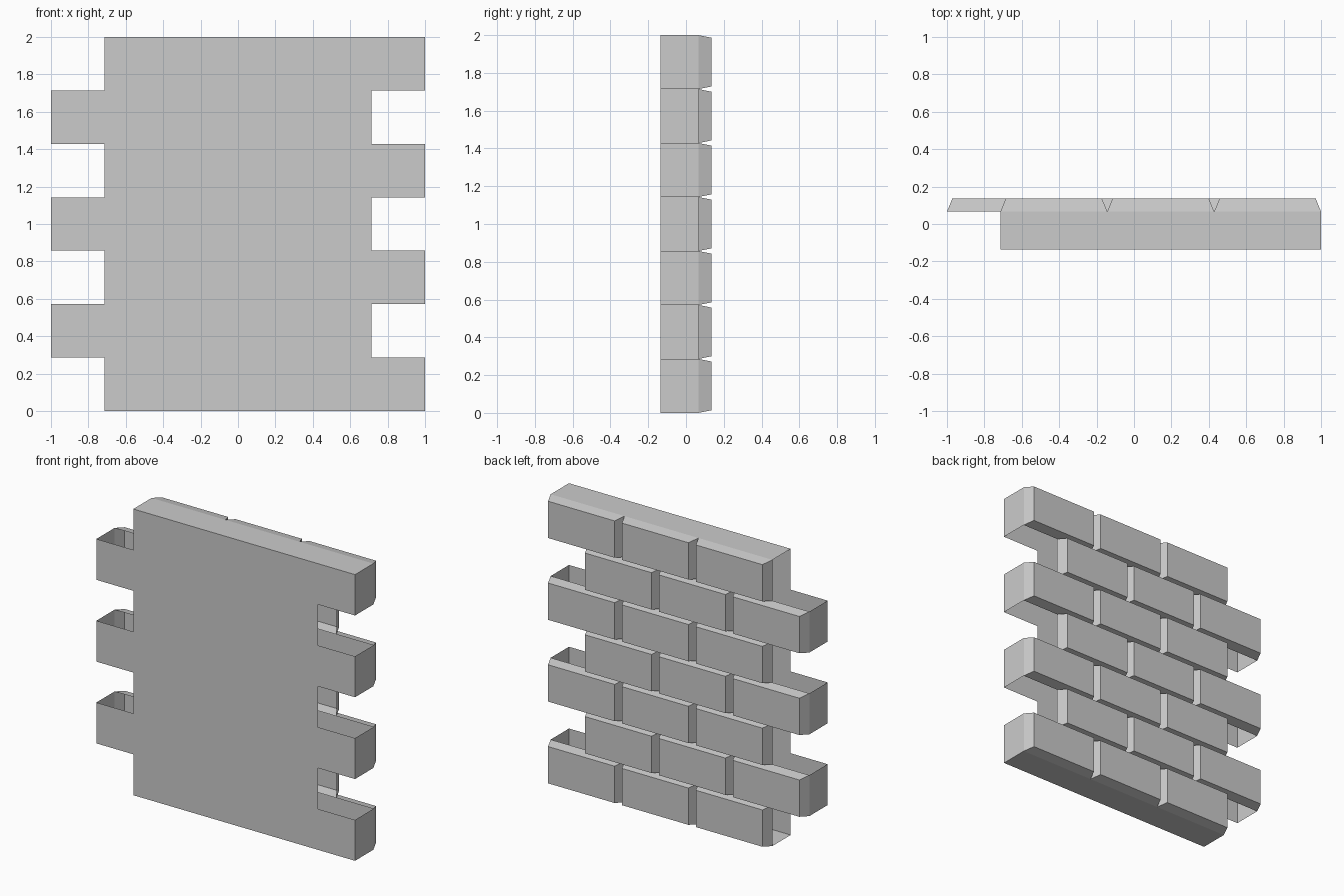
import bpy

if "Cube" in bpy.data.objects:
    bpy.data.objects.remove(bpy.data.objects["Cube"])

ROWS, PER_ROW = 7, 3
H = 2 / ROWS              # course height
L = 2 * H                 # brick length
Y0, Y1, Y2 = -0.136, 0.066, 0.136   # flat side, bevel start, brick face
TAPER = 0.9               # brick face scale relative to its base


def make_object(name, verts, faces):
    mesh = bpy.data.meshes.new(name)
    mesh.from_pydata(verts, [], faces)
    mesh.update()
    obj = bpy.data.objects.new(name, mesh)
    bpy.context.collection.objects.link(obj)
    return obj


def rect(x0, x1, z0, z1, y):
    return [(x0, y, z0), (x1, y, z0), (x1, y, z1), (x0, y, z1)]


def brick_face(name, x0, z0):
    # Chamfered brick front: shallow frustum, open at the base
    cx, cz = x0 + L / 2, z0 + H / 2
    hx, hz = L / 2 * TAPER, H / 2 * TAPER
    verts = rect(x0, x0 + L, z0, z0 + H, Y1)
    verts += rect(cx - hx, cx + hx, cz - hz, cz + hz, Y2)
    sides = [(i, (i + 1) % 4, 4 + (i + 1) % 4, 4 + i) for i in range(4)]
    make_object(name, verts, sides + [(7, 6, 5, 4)])


def cap(name, x0, x1, z, up):
    # Horizontal sheet closing the wall at the top or bottom
    verts = [(x0, Y0, z), (x1, Y0, z), (x1, Y1, z), (x0, Y1, z)]
    make_object(name, verts, [(0, 1, 2, 3) if up else (3, 2, 1, 0)])


for row in range(ROWS):
    even = row % 2 == 0
    x0 = -1 + H if even else -1
    x1 = x0 + PER_ROW * L
    z0, z1 = row * H, (row + 1) * H

    # Flat side of the wall, one strip per course
    make_object(f"wall_back_{row}", rect(x0, x1, z0, z1, Y0), [(0, 1, 2, 3)])

    # Bricks of this course
    for i in range(PER_ROW):
        brick_face(f"brick_{row}_{i}", x0 + i * L, z0)

    # End of the projecting brick; the recessed end stays open
    xe = x1 if even else x0
    end = [(xe, Y0, z0), (xe, Y1, z0), (xe, Y1, z1), (xe, Y0, z1)]
    make_object(f"brick_end_{row}", end, [(0, 1, 2, 3) if even else (3, 2, 1, 0)])

# Top and bottom of the wall
cap("wall_top", -1 + H, 1, 2, True)
cap("wall_bottom", -1 + H, 1, 0, False)
